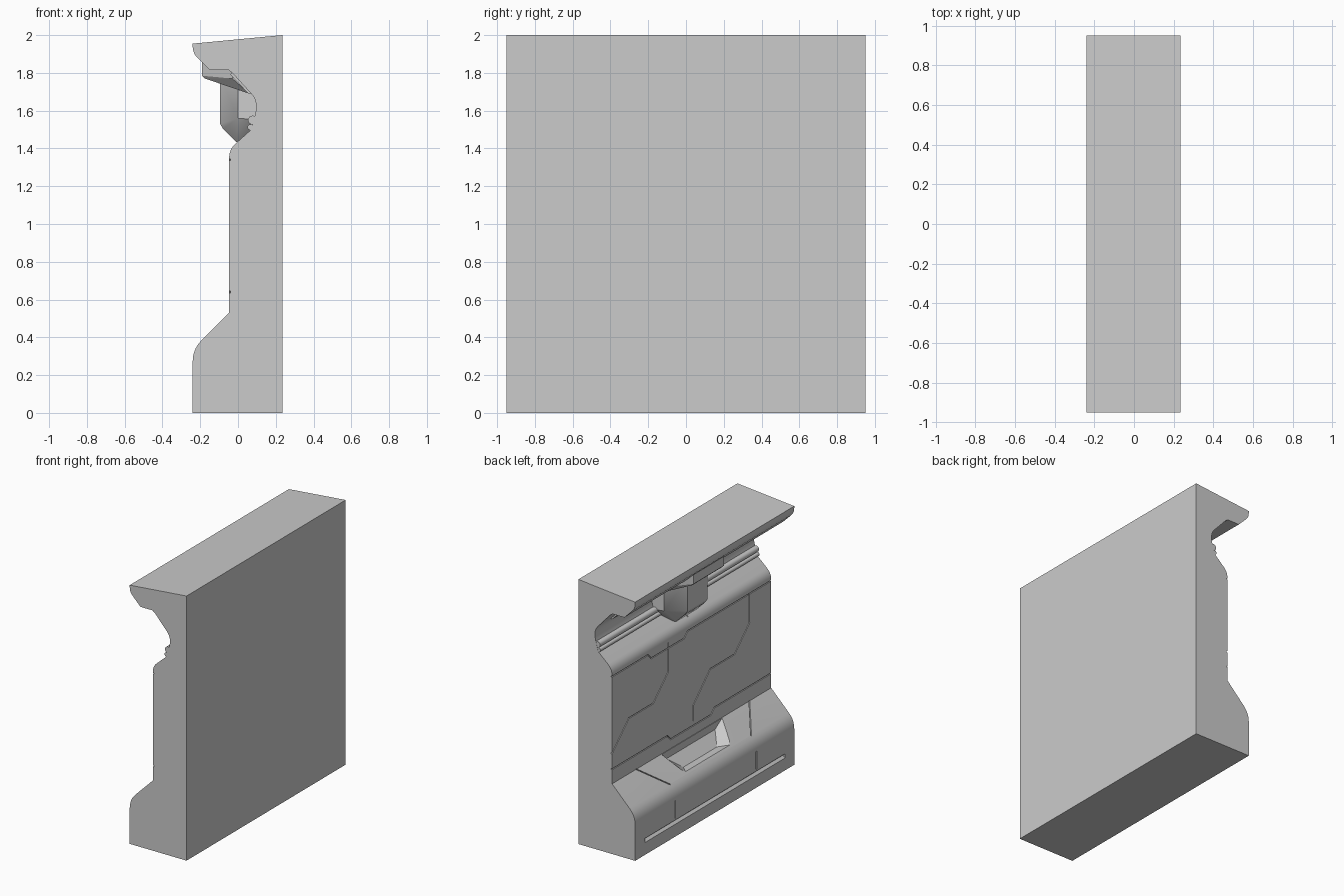
import bpy, bmesh
from mathutils import Vector, Matrix

if "Cube" in bpy.data.objects:
    bpy.data.objects.remove(bpy.data.objects["Cube"])

HALF = 0.95


def finish(name, bm, smooth=True):
    bmesh.ops.recalc_face_normals(bm, faces=bm.faces[:])
    me = bpy.data.meshes.new(name)
    bm.to_mesh(me)
    bm.free()
    ob = bpy.data.objects.new(name, me)
    bpy.context.collection.objects.link(ob)
    if smooth:
        shade(ob)
    return ob


def shade(ob):
    bpy.ops.object.select_all(action='DESELECT')
    ob.select_set(True)
    bpy.context.view_layer.objects.active = ob
    bpy.ops.object.shade_smooth_by_angle(angle=0.52)


def extrude(name, profile, y0, y1, smooth=True):
    """Extrude an (x, z) profile along y."""
    bm = bmesh.new()
    f = bm.faces.new([bm.verts.new((x, y0, z)) for x, z in profile])
    r = bmesh.ops.extrude_face_region(bm, geom=[f])
    vs = [v for v in r['geom'] if isinstance(v, bmesh.types.BMVert)]
    bmesh.ops.translate(bm, verts=vs, vec=(0, y1 - y0, 0))
    return finish(name, bm, smooth)


def hull(name, pts, smooth=False):
    bm = bmesh.new()
    for p in pts:
        bm.verts.new(p)
    bmesh.ops.convex_hull(bm, input=bm.verts[:])
    bmesh.ops.dissolve_limit(bm, angle_limit=0.01, verts=bm.verts[:], edges=bm.edges[:])
    return finish(name, bm, smooth)


def round_corner(a, b, c, t, n=5):
    """Points of a curve replacing corner b, starting t away from it."""
    a, b, c = Vector(a), Vector(b), Vector(c)
    p, q = b + (a - b).normalized() * t, b + (c - b).normalized() * t
    return [tuple(p * (1 - u) ** 2 + b * 2 * u * (1 - u) + q * u * u)
            for u in (i / n for i in range(n + 1))]


# Wall body: one long profile
profile = [(0.235, 0), (0.235, 2.0), (-0.24, 1.955)]
profile += round_corner((-0.24, 1.955), (-0.24, 1.905), (-0.15, 1.815), 0.035)
profile += [(-0.15, 1.815), (-0.05, 1.815), (-0.03, 1.80)]
profile += round_corner((-0.03, 1.80), (0.097, 1.66), (0.097, 1.58), 0.04)
profile += round_corner((0.097, 1.66), (0.097, 1.60), (0.07, 1.51), 0.03)
profile += [(0.07, 1.50)]
profile += round_corner((0.07, 1.50), (-0.047, 1.395), (-0.047, 1.3), 0.045)
profile += [(-0.047, 0.53)]
profile += round_corner((-0.047, 0.53), (-0.24, 0.337), (-0.24, 0), 0.065)
profile += [(-0.24, 0)]
body = extrude("wall_body", profile, -HALF, HALF, False)

cutters = []


def seam(p, q, normal, width=0.008, depth=0.008):
    """Thin box cutter along p-q, sunk in a surface with the given normal."""
    p, q, n = Vector(p), Vector(q), Vector(normal).normalized()
    d = (q - p).normalized()
    s = d.cross(n) * width / 2
    p, q = p - d * width / 2, q + d * width / 2
    cutters.append(hull("seam_cutter", [e + k * s + n * h for e in (p, q)
                                        for k in (-1, 1) for h in (-depth, 0.02)]))


def wall_seam(pts):
    for a, b in zip(pts, pts[1:]):
        seam((-0.047, *a), (-0.047, *b), (-1, 0, 0))


# Panel seams on the wall, stepped lines repeating every 0.97
wall_seam([(0.28, 1.34), (0.28, 1.12), (0.46, 0.95), (0.75, 0.95), (0.96, 0.75)])
wall_seam([(-0.69, 1.34), (-0.69, 1.12), (-0.51, 0.95), (-0.22, 0.95),
           (-0.02, 0.755), (-0.02, 0.64)])
wall_seam([(0.96, 1.34), (0.52, 1.34), (0.48, 1.30), (0.09, 1.30), (0.05, 1.34), (-0.96, 1.34)])
wall_seam([(0.96, 0.64), (0.29, 0.64), (0.25, 0.60), (-0.23, 0.60), (-0.27, 0.64), (-0.96, 0.64)])

# Panel seams on the base slope and base front
for top, low in ((0.66, 0.47), (-0.69, -0.5)):
    seam((-0.047, top, 0.53), (-0.194, low, 0.383), (-1, 0, 1))
    seam((-0.24, low, 0.27), (-0.24, low, 0.14), (-1, 0, 0))
seam((0.05, 0.0, 1.482), (-0.013, 0.0, 1.425), (-0.67, 0, 0.74))

# Long slot near the floor
cutters.append(extrude("slot_cutter", [(-0.26, 0.075), (-0.26, 0.125), (-0.222, 0.125),
                                       (-0.222, 0.11)], -0.84, 0.83, False))

# Tapered pocket in the base slope
down, out = Vector((-1, 0, -1)).normalized(), Vector((-1, 0, 1)).normalized()
origin = Vector((-0.047, 0, 0.53))
pocket = []
for s, y, h in ((-0.012, 0.39, 0.02), (0.205, 0.29, 0.02), (0.04, 0.29, -0.05), (0.15, 0.20, -0.05)):
    for side in (-1, 1):
        pocket.append(origin + down * s + out * h + Vector((0, y * side, 0)))
cutters.append(hull("pocket_cutter", pocket))

for c in cutters:
    c.hide_render = True
    m = body.modifiers.new("cut", 'BOOLEAN')
    m.operation, m.solver, m.object = 'DIFFERENCE', 'EXACT', c
bpy.context.view_layer.objects.active = body
for m in list(body.modifiers):
    bpy.ops.object.modifier_apply(modifier=m.name)
for c in cutters:
    bpy.data.objects.remove(c)
shade(body)

# Sloping plates in the upper niche, either side of the lamp
for side in (-1, 1):
    a, b = sorted((side * 0.33, side * 0.80))
    extrude("niche_plate", [(-0.03, 1.815), (-0.04, 1.79), (0.055, 1.69), (0.09, 1.69)], a, b, False)

# Pipes along the niche
for x, z, r in ((0.077, 1.55, 0.024), (0.066, 1.512, 0.016)):
    bm = bmesh.new()
    bmesh.ops.create_cone(bm, cap_ends=True, segments=14, radius1=r, radius2=r, depth=1.898,
                          matrix=Matrix.Translation((x, 0, z)) @ Matrix.Rotation(1.5708, 4, 'X'))
    finish("pipe", bm)

# Tapered housing hanging in the middle of the niche
pts = []
for x, z, y in ((-0.095, 1.78, 0.12), (-0.095, 1.53, 0.12), (-0.08, 1.505, 0.12),
                (-0.01, 1.435, 0.13), (0.005, 1.43, 0.14), (0.0, 1.78, 0.26),
                (0.0, 1.56, 0.26), (0.12, 1.76, 0.27), (0.12, 1.55, 0.27), (0.08, 1.47, 0.17)):
    pts += [(x, y, z), (x, -y, z)]
hull("niche_housing", pts, True)

# Bracket joining the housing to the overhang
pts = []
for x, z, y in ((-0.19, 1.87, 0.18), (-0.19, 1.785, 0.18), (-0.175, 1.77, 0.18),
                (-0.03, 1.77, 0.32), (-0.03, 1.87, 0.32), (0.06, 1.69, 0.32), (0.1, 1.75, 0.32)):
    pts += [(x, y, z), (x, -y, z)]
hull("overhang_bracket", pts)
